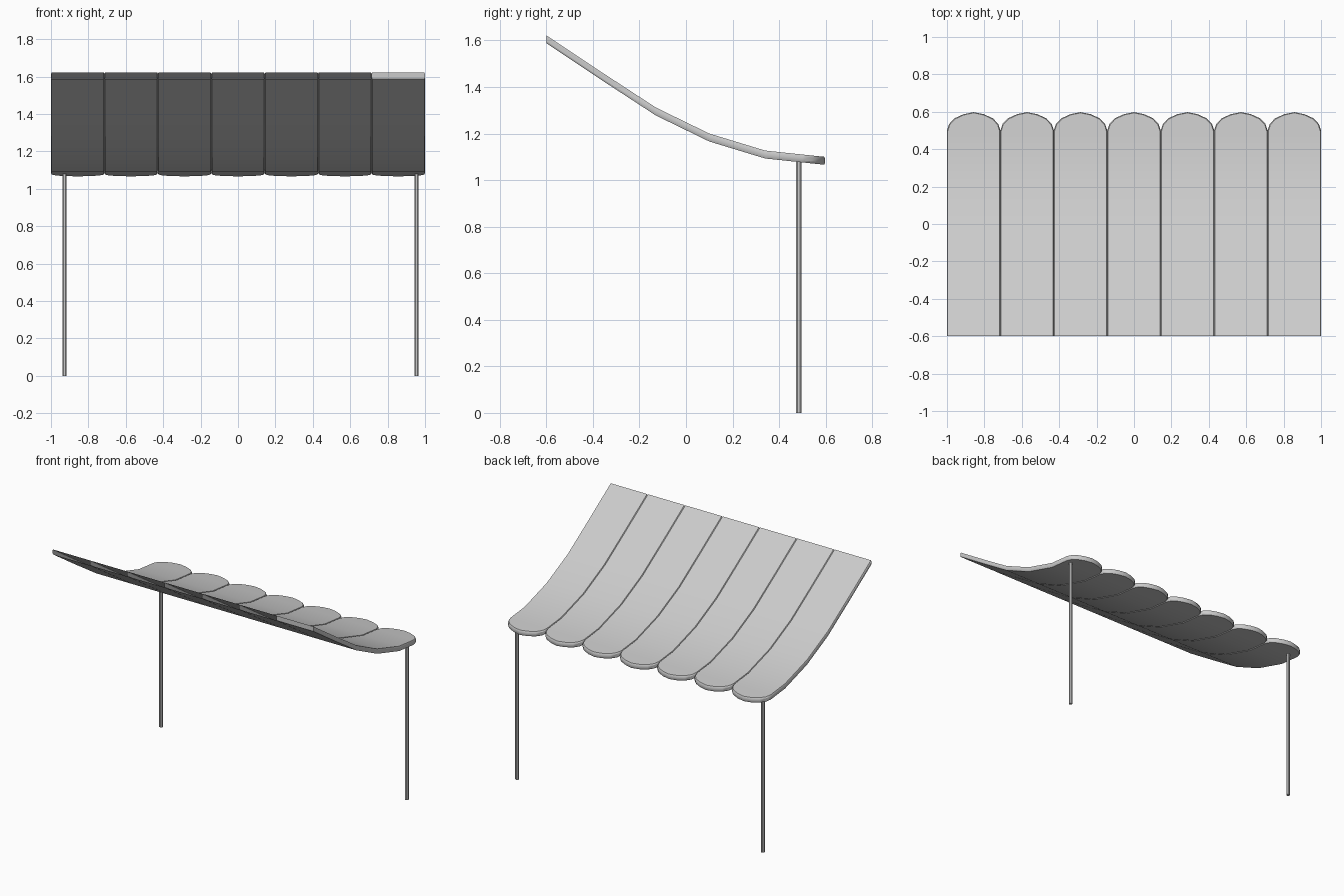
import bpy, bmesh
from math import radians

if "Cube" in bpy.data.objects:
    bpy.data.objects.remove(bpy.data.objects["Cube"])

# sagging side profile of the canopy (y, top z) and the rounded tip outline
PROFILE = [(-0.6, 1.622), (-0.36, 1.462), (-0.13, 1.312),
           (0.1, 1.2), (0.34, 1.127), (0.6, 1.1)]
TIP = [(1.0, 0.5), (0.92, 0.535), (0.72, 0.565), (0.38, 0.587), (0.0, 0.598)]
# layers from top to underside: (drop, inset) gives chamfered edges
LAYERS = [(0, 0.004), (0.008, 0), (0.026, 0), (0.034, 0.004)]
COUNT = 7
PITCH = 2 / COUNT


def height(y):
    for (y0, z0), (y1, z1) in zip(PROFILE, PROFILE[1:]):
        if y <= y1:
            return z0 + (z1 - z0) * (y - y0) / (y1 - y0)
    return PROFILE[-1][1]


def shade(ob):
    bpy.ops.object.select_all(action='DESELECT')
    ob.select_set(True)
    bpy.context.view_layer.objects.active = ob
    bpy.ops.object.shade_smooth_by_angle(angle=radians(30))


def strip(i):
    bm = bmesh.new()
    cx = -1 + PITCH * (i + 0.5)
    rows = [(-1, y) for y, _ in PROFILE[:-1]]
    arc = [(-u, y) for u, y in TIP] + [(u, y) for u, y in TIP[-2::-1]]
    outline = rows + arc + [(1, y) for _, y in reversed(rows)]
    rings = []
    for drop, inset in LAYERS:
        hw = PITCH / 2 - inset
        rings.append([bm.verts.new((cx + u * hw, y - (inset if y > 0.4 else 0),
                                    height(y) - drop)) for u, y in outline])
    n, r = len(outline), len(rows)
    # top and underside
    for ring, flip in ((rings[0], False), (rings[-1], True)):
        faces = [[ring[k], ring[n - 1 - k], ring[n - 2 - k], ring[k + 1]]
                 for k in range(r - 1)]
        faces.append(ring[r - 1:n - r + 1][::-1])
        for f in faces:
            bm.faces.new(f[::-1] if flip else f)
    # chamfered rim
    for a, b in zip(rings, rings[1:]):
        for k in range(n - 1):
            bm.faces.new((a[k], a[k + 1], b[k + 1], b[k]))
    # only the last strip has a closed upper end
    if i == COUNT - 1:
        bm.faces.new([g[0] for g in rings] + [g[-1] for g in reversed(rings)])
    me = bpy.data.meshes.new("canopy_strip")
    bm.to_mesh(me)
    bm.free()
    ob = bpy.data.objects.new(f"canopy_strip_{i + 1}", me)
    bpy.context.collection.objects.link(ob)
    shade(ob)


for i in range(COUNT):
    strip(i)

# slim support posts under the scalloped edge
for name, x in (("left_post", -0.928), ("right_post", 0.954)):
    bpy.ops.mesh.primitive_cylinder_add(vertices=8, radius=0.0125, depth=1.08,
                                        location=(x, 0.484, 0.54),
                                        rotation=(0, 0, radians(22.5)))
    bpy.context.object.name = name
    shade(bpy.context.object)
